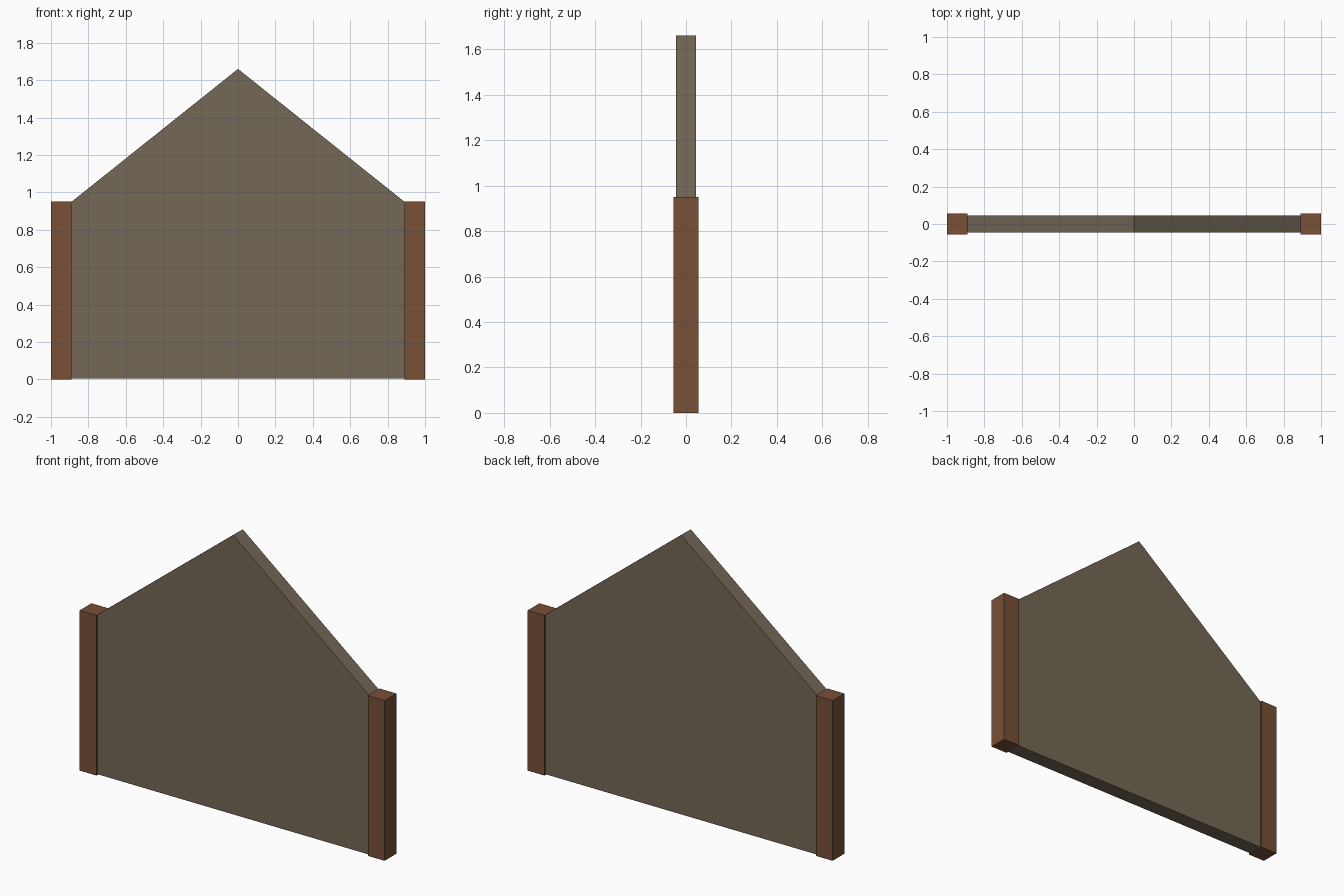
import bpy, bmesh

if "Cube" in bpy.data.objects:
    bpy.data.objects.remove(bpy.data.objects["Cube"])


def material(name, rgb):
    m = bpy.data.materials.new(name)
    m.diffuse_color = (*rgb, 1)
    m.use_nodes = True
    m.node_tree.nodes["Principled BSDF"].inputs["Base Color"].default_value = m.diffuse_color
    return m


def extruded(name, outline, depth, mat):
    """Extrude an x-z outline symmetrically along y."""
    bm = bmesh.new()
    face = bm.faces.new([bm.verts.new((x, -depth / 2, z)) for x, z in outline])
    ext = bmesh.ops.extrude_face_region(bm, geom=[face])
    moved = [v for v in ext["geom"] if isinstance(v, bmesh.types.BMVert)]
    bmesh.ops.translate(bm, verts=moved, vec=(0, depth, 0))
    bmesh.ops.recalc_face_normals(bm, faces=bm.faces)
    mesh = bpy.data.meshes.new(name)
    bm.to_mesh(mesh)
    bm.free()
    mesh.materials.append(mat)
    obj = bpy.data.objects.new(name, mesh)
    bpy.context.collection.objects.link(obj)
    return obj


plaster = material("grey brown wall", (0.174, 0.138, 0.093))
wood = material("red brown wood", (0.188, 0.080, 0.038))

POST_IN, POST_OUT, EAVE, APEX = 0.89, 1.0, 0.95, 1.66

# Gabled wall panel between the posts
extruded("gable_wall",
         [(-POST_IN, 0.004), (POST_IN, 0.004), (POST_IN, EAVE),
          (0, APEX), (-POST_IN, EAVE)], 0.09, plaster)

# Corner posts, slightly thicker than the wall
for side, label in ((-1, "left"), (1, "right")):
    extruded(label + "_post",
             [(side * POST_IN, 0), (side * POST_OUT, 0),
              (side * POST_OUT, EAVE), (side * POST_IN, EAVE)], 0.11, wood)
